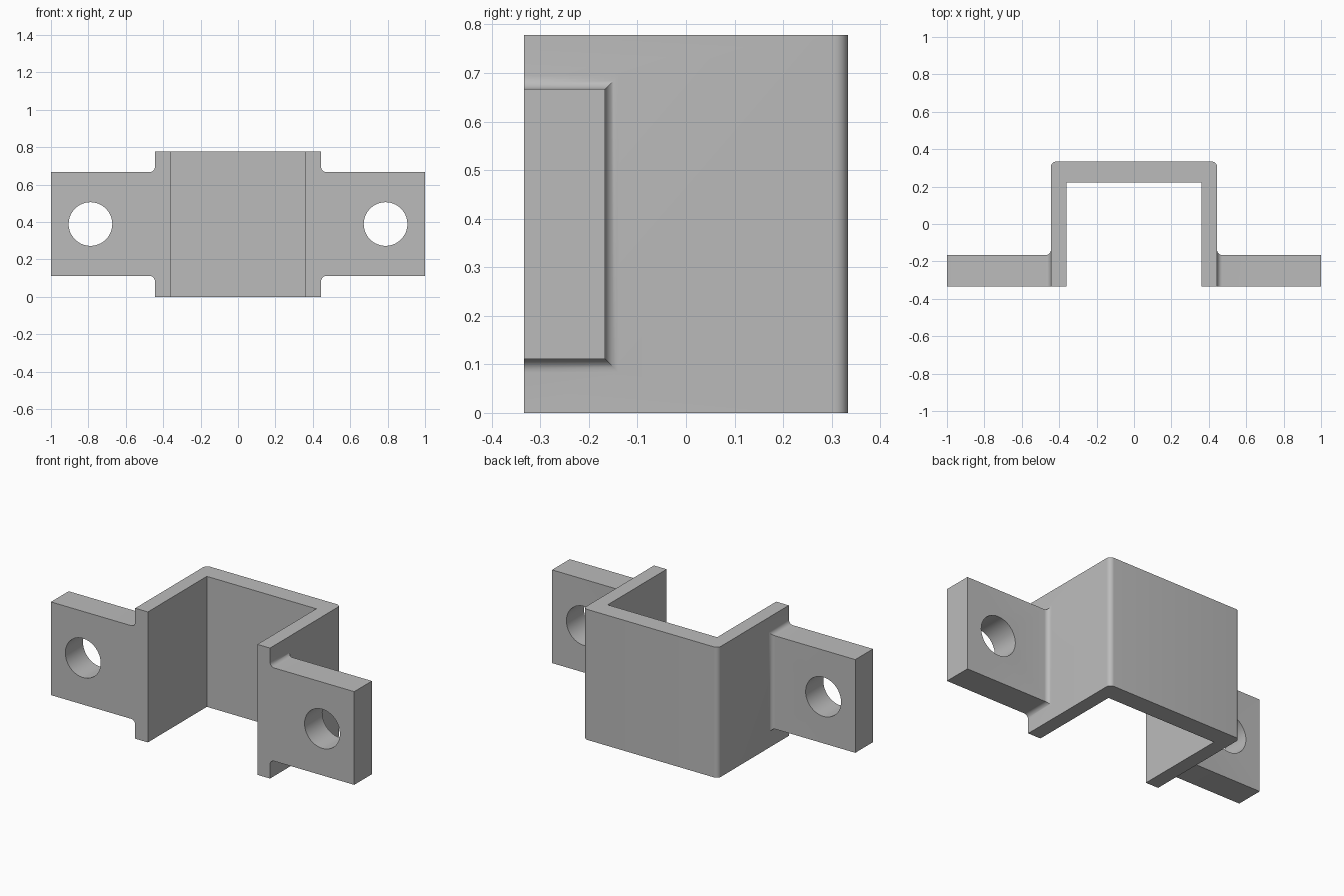
import bpy, bmesh, math

cube = bpy.data.objects.get("Cube")
if cube:
    bpy.data.objects.remove(cube, do_unlink=True)

U = 1 / 18        # one design unit
R = 0.5           # fillet radius in design units
STEPS = 8

grey = bpy.data.materials.new("plain grey")
grey.use_nodes = True
colour = (0.5, 0.5, 0.5, 1)
grey.diffuse_color = colour
grey.node_tree.nodes["Principled BSDF"].inputs["Base Color"].default_value = colour


def loft(name, rings):
    """Closed solid through a list of matching point rings."""
    bm = bmesh.new()
    loops = [[bm.verts.new([c * U for c in p]) for p in ring] for ring in rings]
    for a, b in zip(loops, loops[1:]):
        for i in range(len(a)):
            j = (i + 1) % len(a)
            bm.faces.new((a[i], a[j], b[j], b[i]))
    bm.faces.new(loops[0])
    bm.faces.new(loops[-1])
    bmesh.ops.recalc_face_normals(bm, faces=bm.faces)
    mesh = bpy.data.meshes.new(name)
    bm.to_mesh(mesh)
    bm.free()
    mesh.materials.append(grey)
    ob = bpy.data.objects.new(name, mesh)
    bpy.context.collection.objects.link(ob)
    return ob


def combine(target, tool, operation):
    """Apply a boolean and remove the tool object."""
    mod = target.modifiers.new(operation, "BOOLEAN")
    mod.operation, mod.solver, mod.object = operation, "EXACT", tool
    bpy.context.view_layer.objects.active = target
    bpy.ops.object.modifier_apply(modifier=mod.name)
    bpy.data.objects.remove(tool, do_unlink=True)


def flange(side):
    """Mounting ear whose root flares into the wall on three sides."""
    sections = [(7.5, R)]
    for k in range(STEPS + 1):
        t = math.pi / 2 * k / STEPS
        sections.append((8 + R * (1 - math.cos(t)), R * (1 - math.sin(t))))
    sections.append((18, 0))
    return loft("flange", [[(side * x, -6, 2 - e), (side * x, -3 + e, 2 - e),
                            (side * x, -3 + e, 12 + e), (side * x, -6, 12 + e)]
                           for x, e in sections])


def hole(side):
    """Round cutter for the screw hole."""
    angles = [math.tau * i / 64 for i in range(64)]
    return loft("hole_cutter", [[(side * 14.2 + 2.1 * math.cos(a), y, 7 + 2.1 * math.sin(a))
                                 for a in angles] for y in (-7, -2)])


# U-shaped channel with rounded outer back corners
corner = [math.pi / 2 * k / STEPS for k in range(STEPS + 1)]
right_half = [(6.5, 4), (6.5, -6), (8, -6)]
right_half += [(8 - R + R * math.cos(a), 6 - R + R * math.sin(a)) for a in corner]
outline = right_half + [(-x, y) for x, y in reversed(right_half)]
bracket = loft("bracket", [[(x, y, z) for x, y in outline] for z in (0, 14)])

# Mounting ears and their screw holes
for side in (-1, 1):
    combine(bracket, flange(side), "UNION")
    combine(bracket, hole(side), "DIFFERENCE")

bpy.ops.object.select_all(action="DESELECT")
bracket.select_set(True)
bpy.context.view_layer.objects.active = bracket
bpy.ops.object.shade_smooth_by_angle(angle=math.radians(30))
